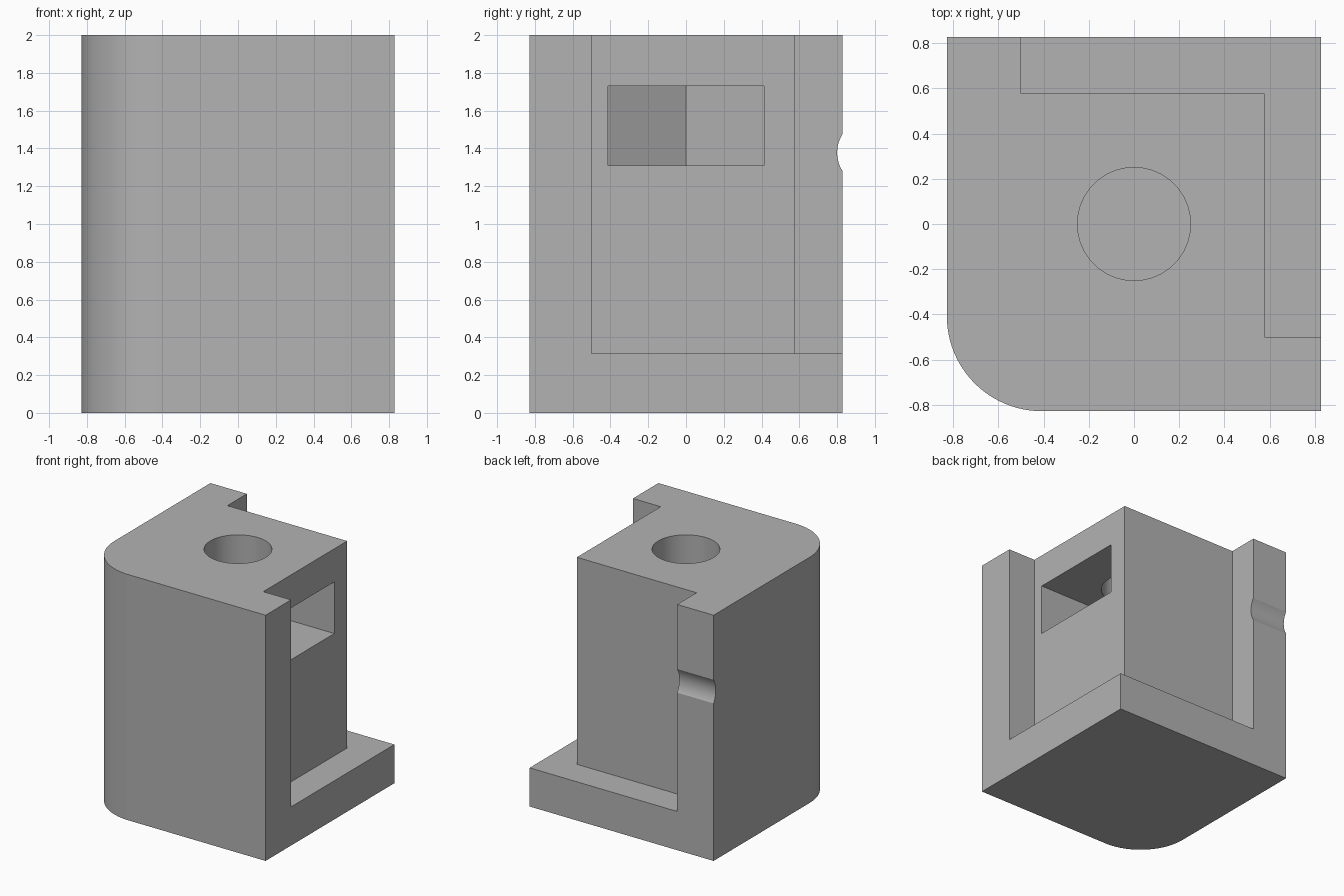
import bpy, bmesh, math

cube = bpy.data.objects.get("Cube")
if cube:
    bpy.data.objects.remove(cube)

HALF, HEIGHT = 0.828, 2.0
BASE_TOP = 0.315
RAIL, FACE = -0.5, 0.578      # flange edge and recessed face
CORNER = 0.42

grey = bpy.data.materials.new("plain_grey")
grey.use_nodes = True
colour = (0.45, 0.45, 0.45, 1)
grey.diffuse_color = colour
grey.node_tree.nodes["Principled BSDF"].inputs["Base Color"].default_value = colour


def prism(name, outline, z0, z1):
    """Extrude a closed xy outline between two heights."""
    bm = bmesh.new()
    face = bm.faces.new([bm.verts.new((x, y, z0)) for x, y in outline])
    top = bmesh.ops.extrude_face_region(bm, geom=[face])
    verts = [g for g in top["geom"] if isinstance(g, bmesh.types.BMVert)]
    bmesh.ops.translate(bm, verts=verts, vec=(0, 0, z1 - z0))
    bmesh.ops.recalc_face_normals(bm, faces=bm.faces)
    mesh = bpy.data.meshes.new(name)
    bm.to_mesh(mesh)
    bm.free()
    mesh.materials.append(grey)
    obj = bpy.data.objects.new(name, mesh)
    bpy.context.collection.objects.link(obj)
    return obj


def arc(cx, cy, r, start, end, steps):
    angles = [math.radians(start + (end - start) * i / steps) for i in range(steps + 1)]
    return [(cx + r * math.cos(a), cy + r * math.sin(a)) for a in angles]


# Block with one rounded upright corner
body = prism("corner_block",
             arc(CORNER - HALF, CORNER - HALF, CORNER, 180, 270, 24)
             + [(HALF, -HALF), (HALF, HALF), (-HALF, HALF)], 0, HEIGHT)

# L-shaped recess above the base
recess = prism("recess_cutter",
               [(RAIL, 1), (RAIL, FACE), (FACE, FACE), (FACE, RAIL), (1, RAIL), (1, 1)],
               BASE_TOP, HEIGHT + 0.1)

# Side pocket ending in half a hexagon
flat = 0.413
point = 2 * flat / math.sqrt(3)
pocket = prism("nut_pocket_cutter",
               [(0.7, -flat), (0.7, flat), (-point / 2, flat), (-point, 0), (-point / 2, -flat)],
               1.31, 1.73)

# Upright screw hole, running on below the pocket
hole = prism("screw_hole_cutter", arc(0, 0, 0.25, 0, 360, 64)[:-1], BASE_TOP, HEIGHT + 0.1)

# Shallow round groove across the back flange
groove = prism("groove_cutter", arc(0, 0, 0.18, 0, 360, 64)[:-1], -1, 1)
groove.rotation_euler = (0, math.pi / 2, 0)
groove.location = (0, 0.98, 1.378)

for cutter in (recess, pocket, hole, groove):
    cutter.hide_render = True
    mod = body.modifiers.new(cutter.name, 'BOOLEAN')
    mod.operation = 'DIFFERENCE'
    mod.solver = 'EXACT'
    mod.object = cutter

# Apply the cuts and discard the cutters
bpy.ops.object.select_all(action='DESELECT')
bpy.context.view_layer.objects.active = body
body.select_set(True)
for mod in list(body.modifiers):
    bpy.ops.object.modifier_apply(modifier=mod.name)
for cutter in (recess, pocket, hole, groove):
    bpy.data.objects.remove(cutter)

bpy.ops.object.shade_smooth_by_angle(angle=math.radians(25))
